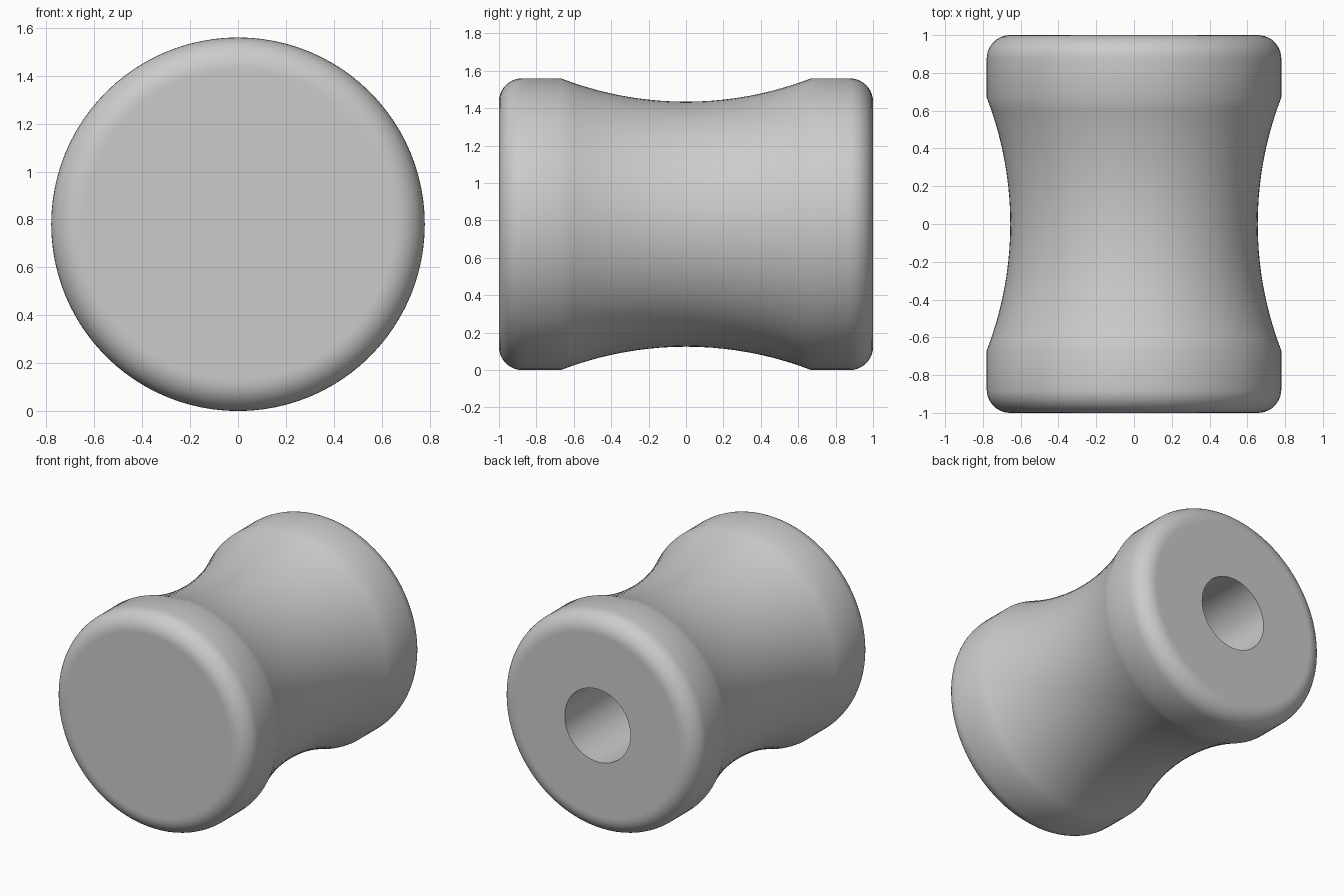
import bpy, bmesh, math
from mathutils import Vector

if "Cube" in bpy.data.objects:
    bpy.data.objects.remove(bpy.data.objects["Cube"], do_unlink=True)

RADIUS = 0.78      # collar radius, also the height of the axis
WAIST = 0.655      # narrowest radius
FLARE = 0.67       # half length of the concave waist
FILLET = 0.125     # rounding of the end rims
BORE = 0.26        # radius of the blind hole in the back
BORE_END = -0.2    # y of the hole's floor
STEPS = 96

# Single plain grey
grey = bpy.data.materials.new("plain grey")
colour = (0.6, 0.6, 0.6, 1)
grey.use_nodes = True
grey.diffuse_color = colour
grey.node_tree.nodes["Principled BSDF"].inputs["Base Color"].default_value = colour


def rim(side):
    """Rounded rim from the flat end (y = side) out to the collar."""
    points = []
    for i in range(11):
        a = math.pi / 2 * i / 10
        points.append((side * (1 - FILLET + FILLET * math.cos(a)),
                       RADIUS - FILLET + FILLET * math.sin(a)))
    return points


def waist():
    """Shallow circular arc between the two collars."""
    sag = RADIUS - WAIST
    arc_radius = (FLARE ** 2 + sag ** 2) / (2 * sag)
    half = math.asin(FLARE / arc_radius)
    points = []
    for i in range(21):
        a = half * (i / 10 - 1)
        points.append((arc_radius * math.sin(a),
                       WAIST + arc_radius * (1 - math.cos(a))))
    return points


# Profile as (y, radius): front cap, rim, waist, rim, back face, blind hole
inner = RADIUS - FILLET - 0.01
profile = [(-1, 0), (-1, inner)] + rim(-1) + waist() + rim(1)[::-1]
profile += [(1, inner), (1, BORE), (BORE_END, BORE), (BORE_END, 0)]

# Turn the profile around the lengthwise axis
bm = bmesh.new()
verts = [bm.verts.new((0, y, RADIUS + r)) for y, r in profile]
edges = [bm.edges.new(pair) for pair in zip(verts, verts[1:])]
bmesh.ops.spin(bm, geom=verts + edges, cent=Vector((0, 0, RADIUS)),
               axis=Vector((0, 1, 0)), angle=math.tau, steps=STEPS)
bmesh.ops.remove_doubles(bm, verts=bm.verts, dist=0.0005)
bmesh.ops.recalc_face_normals(bm, faces=bm.faces)
mesh = bpy.data.meshes.new("knob_body")
bm.to_mesh(mesh)
bm.free()
mesh.materials.append(grey)

knob = bpy.data.objects.new("knob_body", mesh)
bpy.context.collection.objects.link(knob)
bpy.ops.object.select_all(action="DESELECT")
knob.select_set(True)
bpy.context.view_layer.objects.active = knob
bpy.ops.object.shade_smooth_by_angle(angle=math.radians(30))
